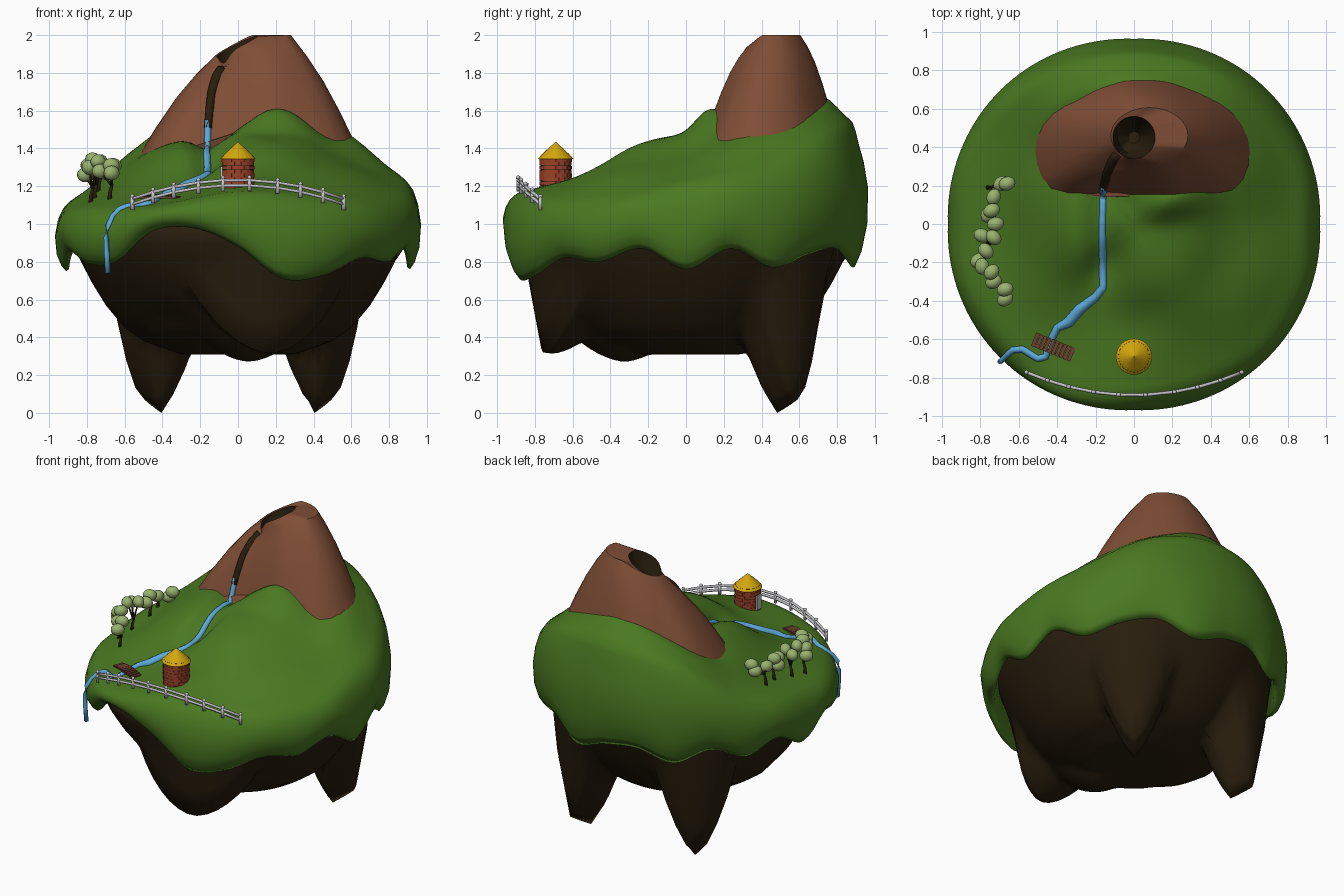
import bpy, bmesh, math, random
from math import sin, cos, radians, exp, hypot, atan2, degrees, pi
from mathutils import Vector, Matrix
from mathutils.bvhtree import BVHTree

if "Cube" in bpy.data.objects:
    bpy.data.objects.remove(bpy.data.objects["Cube"])
random.seed(4)

def mat(name, *c):
    m = bpy.data.materials.new(name)
    m.diffuse_color = (*c, 1)
    m.use_nodes = True
    m.node_tree.nodes["Principled BSDF"].inputs["Base Color"].default_value = m.diffuse_color
    return m
GRASS = mat("grass green", .068, .190, .015)
ROCK = mat("volcano rock", .210, .075, .036)
EARTH = mat("dark earth", .021, .0125, .004)
WATER = mat("river blue", .11, .40, .70)
LEAF = mat("leaf green", .32, .45, .16)
BRICK = mat("brick red", .33, .055, .022)
STRAW = mat("straw gold", .66, .39, .004)
FENCE = mat("fence grey", .56, .56, .58)
WOOD = mat("bridge wood", .15, .05, .03)

def finish(name, bm, *mats, smooth=True):
    bmesh.ops.recalc_face_normals(bm, faces=bm.faces)
    me = bpy.data.meshes.new(name)
    for f in bm.faces:
        f.smooth = smooth
    bm.to_mesh(me)
    ob = bpy.data.objects.new(name, me)
    bpy.context.collection.objects.link(ob)
    for m in mats:
        me.materials.append(m)
    return ob

def loft(bm, rings, index=lambda i: 0):
    """Skin a list of equal rings and cap both ends."""
    vs = [[bm.verts.new(p) for p in r] for r in rings]
    n = len(vs[0])
    for i in range(len(vs) - 1):
        for j in range(n):
            k = (j + 1) % n
            f = bm.faces.new((vs[i][j], vs[i][k], vs[i+1][k], vs[i+1][j]))
            f.material_index = index(i)
    bm.faces.new(vs[0][::-1])
    bm.faces.new(vs[-1]).material_index = index(len(vs) - 2)

def tube(bm, pts, radii, n=8):
    pts = [Vector(p) for p in pts]
    if not isinstance(radii, (list, tuple)):
        radii = [radii] * len(pts)
    rings = []
    for i, p in enumerate(pts):
        t = (pts[min(i+1, len(pts)-1)] - pts[max(i-1, 0)]).normalized()
        a = t.cross(Vector((0, 0, 1)) if abs(t.z) < .95 else Vector((0, 1, 0))).normalized()
        b = a.cross(t)
        rings.append([p + radii[i] * (a*cos(2*pi*k/n) + b*sin(2*pi*k/n)) for k in range(n)])
    loft(bm, rings)

def box(bm, m, size):
    bmesh.ops.create_cube(bm, size=1, matrix=m @ Matrix.Diagonal((*size, 1)))

def hermite(p0, p1, m0, m1, f):
    return ((2*f**3-3*f*f+1)*p0 + (f**3-2*f*f+f)*m0 + (3*f*f-2*f**3)*p1 + (f**3-f*f)*m1)

def cyc(tab, deg):
    """Smooth periodic lookup of a table round the compass."""
    n = len(tab)
    p = (deg % 360) / 360 * n
    i = int(p)
    a, b, c, d = (tab[(i + k) % n] for k in (-1, 0, 1, 2))
    return hermite(b, c, (c-a)/2, (d-b)/2, p - i)

# ground heights every 30 degrees at four radii
H = [[1.48, 1.59, 1.54, 1.50, 1.42, 1.45, 1.43, 1.39, 1.30, 1.38, 1.42, 1.44],
     [1.38, 1.49, 1.50, 1.50, 1.42, 1.40, 1.32, 1.26, 1.21, 1.26, 1.32, 1.34],
     [1.30, 1.46, 1.59, 1.68, 1.53, 1.31, 1.18, 1.16, 1.14, 1.21, 1.22, 1.26],
     [1.22, 1.32, 1.50, 1.54, 1.46, 1.21, 1.11, 1.09, 1.10, 1.17, 1.14, 1.15]]
NODES = [-.3, 0, .3, .5, .7, .88]
RIM = [.76, .87, .77, .84, .87, .77, .84, .86, .78, .87, .79, .86,
       .75, .85, .79, .80, .96, .98, .88, .71, .73, .82, .80, .87]

def raw(x, y):
    r, d = min(hypot(x, y), .88), degrees(atan2(y, x))
    v = [cyc(H[0], d + 180), 1.47] + [cyc(t, d) for t in H]
    s = [(v[i+1]-v[i])/(NODES[i+1]-NODES[i]) for i in range(5)]
    i = next(k for k in range(1, 5) if r <= NODES[k+1])
    w = NODES[i+1] - NODES[i]
    m1 = (s[i]+s[i+1])/2 if i < 4 else s[i]
    return hermite(v[i], v[i+1], w*(s[i-1]+s[i])/2, w*m1, (r-NODES[i])/w)

def height(x, y):
    e = max(.005, .05 * (1 - hypot(x, y) / .6))
    z = sum(raw(x+a, y+b) for a, b in ((e, 0), (-e, 0), (0, e), (0, -e))) / 4
    z -= .07 * exp(-((x+.165)/.085)**2 - ((y+.03)/.25)**4)       # river valley
    return z + .04 * exp(-((x-.13)/.13)**2 - ((y-.13)/.1)**2)    # lip under volcano

# grassy cap
DEG = [2.5 * k for k in range(144)]
def polar(r, d):
    return r * cos(radians(d)), r * sin(radians(d))
rings = []
for i in range(23):
    r = .01 + .87 * i / 22
    rings.append([(*polar(r, d), height(*polar(r, d))) for d in DEG])
for r, f in ((.91, .07), (.935, .16), (.955, .3), (.968, .5), (.96, .75), (.935, .92),
             (.91, 1), (.895, .97), (.885, .75)):
    ring = []
    for d in DEG:
        e, low = height(*polar(.88, d)), cyc(RIM, d)
        rr = r - .03 * max(0, sin(radians(d)))**6 * max(0, 1 - f/.6) * min(1, f/.16)
        rr += .016 * abs(sin(radians(2*d))) * (r - .88) / .088
        ring.append((*polar(rr, d), e + (low - e) * f))
    rings.append(ring)
bm = bmesh.new()
loft(bm, rings)
cap_tree = BVHTree.FromBMesh(bm)
finish("grass_cap", bm, GRASS)

# hanging earth: a bowl with two long blunt spikes and a front lobe
BOWL = [(0, .31), (.30, .31), (.50, .38), (.60, .45), (.70, .57), (.78, .70), (.85, .84)]
SPIKES = [(50, .63, 0, 1.3, 4.5, .33), (130, .63, 0, 1.3, 4.5, .33),
          (-77, .735, .31, .12, 1.7, 1), (-80, .33, .27, .1, 1.5, 1)]
def underside(x, y):
    r = hypot(x, y)
    for (a, za), (b, zb) in zip(BOWL, BOWL[1:]):
        if r <= b + 1e-6:
            z = za + (zb - za) * (r - a) / (b - a)
            break
    d = degrees(atan2(y, x))
    z += .09 * exp(-((d+130)/30)**2) * max(0, 1 - abs(r-.58)/.27)   # hollow at front left
    for d, sr, s, k1, k2, out in SPIKES:
        cx, cy = polar(sr, d)
        along = x*cos(radians(d)) + y*sin(radians(d)) - sr
        across = -x*sin(radians(d)) + y*cos(radians(d))
        q = hypot(along * (out if along > 0 else 1), across)
        z = min(z, s + k1*q + k2*q*q + 5*max(0, r-.77))
    return z
rings = []
for i in range(25):
    r = max(.01, .035 * i)
    rings.append([(*polar(r, d), underside(*polar(r, d))) for d in DEG[::2]])
rings += [[(*polar(r, d), z) for d in DEG[::2]] for r, z in ((.875, .9), (.89, 1.0), (.6, 1.03))]
bm = bmesh.new()
loft(bm, rings)
finish("earth_underside", bm, EARTH)

# volcano with a tilted rim and dark crater
FOOT = [.59, .52, .43, .37, .34, .32, .31, .32, .33, .36, .40, .50,
        .57, .59, .57, .43, .36, .32, .31, .32, .36, .43, .58, .61]
def rim_z(x, y):
    notch = .05 * exp(-((x+.08)/.04)**2 - ((y-.36)/.05)**2)
    return min(2.0, 1.95 + .5*x + .1*(y-.45)) - notch
levels = [[] for _ in range(8)]
for k in range(48):
    d = 7.5 * k
    c, s = cos(radians(d)), sin(radians(d))
    fx, fy = .03 + cyc(FOOT, d)*c, .45 + cyc(FOOT, d)*s
    ox, oy = .08 + .2*c, .46 + .145*s
    foot = Vector((fx, fy, height(fx, fy) - .04))
    top = Vector((ox, oy, rim_z(ox, oy) - .8*max(0, .4-oy)))
    for i, t in enumerate((0, .25, .5, .75, 1)):
        p = foot.lerp(top, t)
        p.z += .05 * sin(pi * t)
        levels[i].append(p)
    ix, iy = .11*c, .45 + .11*s
    levels[5].append((ix, iy, rim_z(ix, iy) - .005))
    levels[6].append((.085*c, .45 + .085*s, rim_z(ix, iy) - .12))
    levels[7].append((.03*c, .45 + .03*s, 1.73))
bm = bmesh.new()
loft(bm, levels, lambda i: 1 if i >= 5 else 0)
peak_tree = BVHTree.FromBMesh(bm)
peak = finish("volcano", bm, ROCK, EARTH)
bpy.context.view_layer.objects.active = peak
peak.select_set(True)
bpy.ops.object.shade_smooth_by_angle(angle=radians(35))

def ground(x, y):
    hits = [t.ray_cast(Vector((x, y, 3)), Vector((0, 0, -1)))[0] for t in (cap_tree, peak_tree)]
    return max([h.z for h in hits if h] or [1.0])

def drape(path, step=.02):
    out = []
    for (x, y, r), (u, v, q) in zip(path, path[1:]):
        n = max(1, round(hypot(u-x, v-y) / step))
        out += [(x+(u-x)*i/n, y+(v-y)*i/n, r+(q-r)*i/n) for i in range(n)]
    return out + [path[-1]]

# dry channel on the volcano
path = drape([(-.085, .37, .03), (-.11, .33, .03), (-.14, .27, .025), (-.16, .19, .022)])
bm = bmesh.new()
tube(bm, [(x, y, ground(x, y) - .014) for x, y, r in path], [r for *_, r in path])
finish("lava_channel", bm, EARTH)

# river and waterfall over the edge
path = drape([(-.16, .2, .018), (-.165, -.05, .019), (-.16, -.33, .02), (-.2, -.38, .022),
              (-.28, -.44, .028), (-.34, -.51, .028), (-.40, -.54, .02), (-.43, -.6, .018),
              (-.46, -.69, .018), (-.5, -.70, .018), (-.58, -.65, .018), (-.63, -.655, .018)])
pts = [(x, y, ground(x, y)) for x, y, r in path]
rad = [r for *_, r in path]
for p in ((-.665, -.685, 1.04), (-.69, -.71, .99), (-.697, -.715, .93), (-.695, -.715, .84), (-.69, -.71, .74)):
    pts.append(p)
    rad.append(.014)
bm = bmesh.new()
tube(bm, pts, rad)
finish("river", bm, WATER)

# plank bridge
bm = bmesh.new()
base = Matrix.Translation((-.42, -.64, ground(-.42, -.64) + .022)) @ Matrix.Rotation(radians(-22), 4, 'Z')
for i in range(10):
    u = (i - 4.5) / 4.5
    box(bm, base @ Matrix.Translation((u*.1, 0, .012*(1-u*u))), (.019, .075, .008))
for y in (-.025, .025):
    box(bm, base @ Matrix.Translation((0, y, -.004)), (.2, .008, .01))
finish("bridge", bm, WOOD, smooth=False)

# fence along the front edge
bm = bmesh.new()
FX = [-.56, -.45, -.34, -.21, -.08, .06, .21, .33, .45, .56]
posts = [(x, -.89 + .38*x*x, 1.185 - .32*x*x) for x in FX]
for x, y, z in posts:
    tube(bm, [(x, y, z-.01), (x, y, z+.06)], .011, 6)
    bmesh.ops.create_icosphere(bm, subdivisions=1, radius=.013, matrix=Matrix.Translation((x, y, z+.062)))
for dz in (.02, .048):
    tube(bm, [(x, y, z+dz) for x, y, z in posts], .009, 6)
finish("fence", bm, FENCE)

# round brick hut
HX, HY, HZ = 0, -.69, 1.2
def circle(r, z, n=24):
    return [(HX + r*cos(2*pi*k/n), HY + r*sin(2*pi*k/n), z) for k in range(n)]
bm = bmesh.new()
loft(bm, [circle(.081, 1.17), circle(.081, 1.36)])
finish("hut_mortar", bm, EARTH, smooth=False)
bm = bmesh.new()
for row in range(8):
    for k in range(16):
        m = (Matrix.Translation((HX, HY, HZ - .005 + row*.0205))
             @ Matrix.Rotation(2*pi*(k + row % 2 * .5)/16, 4, 'Z') @ Matrix.Translation((.079, 0, 0)))
        box(bm, m, (.012, .0325, .0192))
finish("hut_bricks", bm, BRICK, smooth=False)
bm = bmesh.new()
loft(bm, [circle(.07, 1.348), circle(.094, 1.345), circle(.066, 1.376), circle(.068, 1.373),
          circle(.036, 1.404), circle(.038, 1.401), circle(.003, 1.433)])
finish("hut_roof", bm, STRAW, smooth=False)
bm = bmesh.new()
box(bm, Matrix.Translation((HX-.087, HY, 1.255)), (.009, .045, .1))
finish("hut_door", bm, FENCE, smooth=False)

# row of trees: base point, then crown centres
TREES = [((-.76, .19), (-.69, .21, 1.27), (-.66, .21, 1.31), (-.73, .14, 1.29)),
         ((-.74, .07), (-.74, .07, 1.32), (-.72, .0, 1.30), (-.76, .05, 1.27)),
         ((-.76, -.1), (-.79, -.06, 1.31), (-.73, -.07, 1.33), (-.77, -.14, 1.34)),
         ((-.78, -.22), (-.81, -.19, 1.26), (-.79, -.22, 1.30), (-.74, -.25, 1.33)),
         ((-.68, -.35), (-.73, -.3, 1.28), (-.67, -.34, 1.31), (-.67, -.39, 1.27))]
trunks, crowns = bmesh.new(), bmesh.new()
for (x, y), *blobs in TREES:
    z = ground(x, y)
    fork = (x + .012, y, z + .07)
    tube(trunks, [(x, y, z-.02), (x + .002, y, z+.03), fork], [.013, .01, .008], 6)
    for b in blobs:
        tube(trunks, [fork, b], [.008, .004], 6)
        m = Matrix.Translation(b) @ Matrix.Rotation(random.uniform(0, 3), 4, 'Z') @ Matrix.Diagonal((1.1, .9, .95, 1))
        bmesh.ops.create_uvsphere(crowns, u_segments=14, v_segments=9, radius=.041, matrix=m)
finish("tree_trunks", trunks, EARTH)
finish("tree_crowns", crowns, LEAF)
